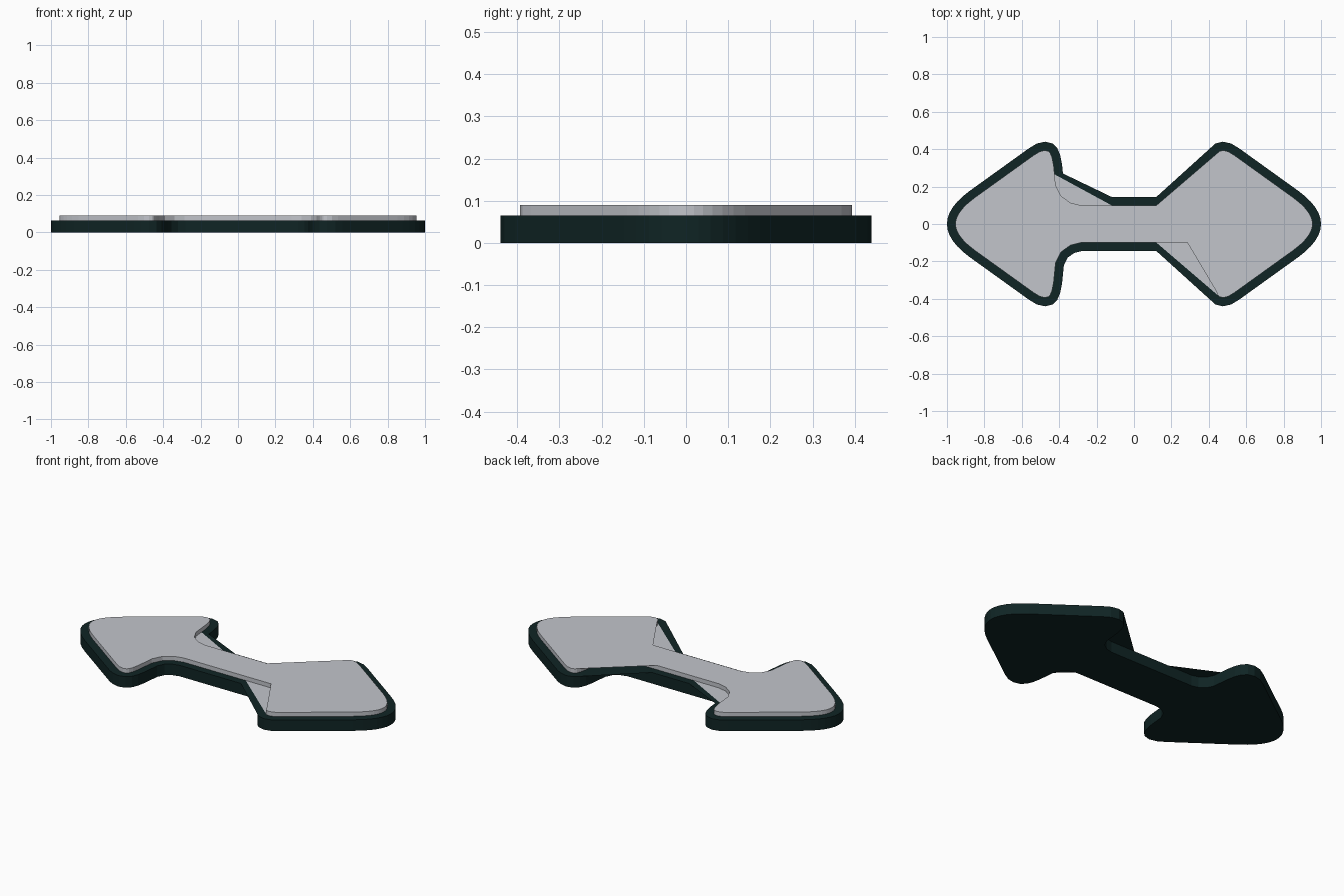
import bpy
import bmesh
from mathutils import Vector

if "Cube" in bpy.data.objects:
    bpy.data.objects.remove(bpy.data.objects["Cube"])


def material(name, rgb):
    m = bpy.data.materials.new(name)
    m.diffuse_color = (*rgb, 1)
    m.use_nodes = True
    m.node_tree.nodes["Principled BSDF"].inputs["Base Color"].default_value = m.diffuse_color
    return m


dark = material("dark green", (0.005, 0.018, 0.018))
light = material("light grey", (0.54, 0.56, 0.60))

# Quarter outline in the +x +y quadrant: rounded tip, barb, notch, neck
tip = []
for i in range(7):
    t = i / 12 + 0.5
    a, c, b = Vector((.88, -.176)), Vector((1.12, 0)), Vector((.88, .176))
    tip.append(tuple(a * (1 - t) ** 2 + c * 2 * t * (1 - t) + b * t * t))
quarter = tip + [(.56, .406), (.52, .43), (.475, .44), (.435, .43), (.41, .405),
                 (.395, .37), (.385, .32), (.38, .27), (.375, .22), (.355, .18),
                 (.32, .155), (.28, .145), (.12, .145)]
BARB, SIDE, NOTCH_TOP, NECK_START, NECK = 10, 12, 14, 18, 19


def inset(pts, d):
    """Offset a quarter outline inwards along its averaged edge normals."""
    ext = [Vector((pts[1][0], -pts[1][1]))] + [Vector(p) for p in pts]
    ext.append(Vector((-pts[-1][0], pts[-1][1])))
    out = []
    for a, b, c in zip(ext, ext[1:], ext[2:]):
        n1, n2 = (b - a).normalized(), (c - b).normalized()
        n = Vector((-n1.y - n2.y, n1.x + n2.x)).normalized()
        out.append(tuple(b + n * d / max(0.5, n.dot(Vector((-n1.y, n1.x))))))
    return out


inner = inset(quarter, 0.045)


def mirrored(pts, sx, sy):
    return [(x * sx, y * sy) for x, y in pts]


def full(q):
    """Join four mirrored quarters into a closed loop."""
    return (q + mirrored(q, -1, 1)[::-1] + mirrored(q, -1, -1)[1:]
            + mirrored(q, 1, -1)[::-1][:-1])


def build(name, pts, z0, z1, mat):
    """Flat sheet, or prism when z1 differs from z0."""
    bm = bmesh.new()
    f = bm.faces.new([bm.verts.new((x, y, z0)) for x, y in pts])
    if z1 > z0:
        r = bmesh.ops.extrude_face_region(bm, geom=[f])
        vs = [v for v in r["geom"] if isinstance(v, bmesh.types.BMVert)]
        bmesh.ops.translate(bm, verts=vs, vec=(0, 0, z1 - z0))
        bmesh.ops.recalc_face_normals(bm, faces=bm.faces)
    else:
        f.normal_update()
        if f.normal.z < 0:
            f.normal_flip()
    me = bpy.data.meshes.new(name)
    bm.to_mesh(me)
    bm.free()
    me.materials.append(mat)
    ob = bpy.data.objects.new(name, me)
    bpy.context.collection.objects.link(ob)


# Main plates
build("base_plate", full(quarter), 0, 0.065, dark)
build("top_plate", full(inner), 0.065, 0.09, light)


# Thin webs spanning the notches
def web(name, q, i, j, sx, sy, z, mat):
    build(name, mirrored(q[i:j + 1], sx, sy), z, z, mat)


web("base_web_back_right", quarter, BARB, NECK, 1, 1, 0.065, dark)
web("base_web_front_right", quarter, BARB, NECK, 1, -1, 0.065, dark)
web("base_web_back_left", quarter, NOTCH_TOP, NECK, -1, 1, 0.065, dark)
web("top_web_back_right", inner, BARB, NECK, 1, 1, 0.09, light)
web("top_web_front_right", inner, SIDE, NECK_START, 1, -1, 0.09, light)
web("lower_web_front_right", inner, BARB, NECK, 1, -1, 0.0655, light)
web("lower_web_back_left", inner, NOTCH_TOP, NECK, -1, 1, 0.0655, light)
